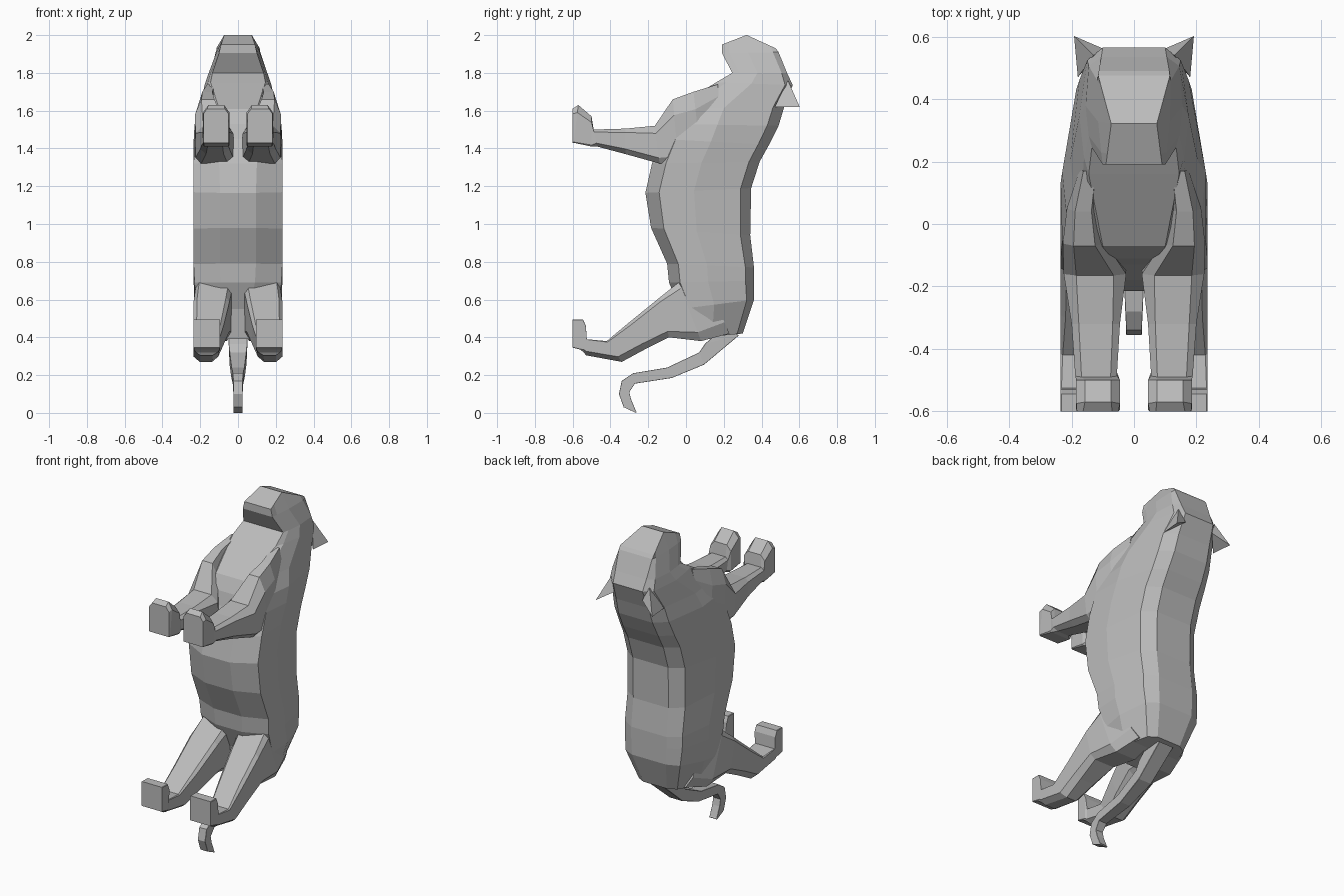
import bpy, bmesh

fur = bpy.data.materials.new("grey fur")
fur.diffuse_color = (0.5, 0.5, 0.5, 1)


def make(name, verts, faces):
    me = bpy.data.meshes.new(name)
    bm = bmesh.new()
    vs = [bm.verts.new(v) for v in verts]
    for f in faces:
        bm.faces.new([vs[i] for i in f])
    bmesh.ops.recalc_face_normals(bm, faces=bm.faces[:])
    bm.to_mesh(me)
    bm.free()
    me.materials.append(fur)
    ob = bpy.data.objects.new(name, me)
    bpy.context.collection.objects.link(ob)
    return ob


def bridge(rings):
    """Join equal rings into a tube; returns vertices and side faces."""
    n = len(rings[0])
    faces = [(r*n + i, r*n + (i+1) % n, (r+1)*n + (i+1) % n, (r+1)*n + i)
             for r in range(len(rings)-1) for i in range(n)]
    return [v for ring in rings for v in ring], faces


def limb(name, sections, side=1):
    """Sections: top y, z; bottom y, z; inner x, outer x; top and bottom chamfer."""
    rings = []
    for ty, tz, by, bz, a, b, c, d in sections:
        shape = [(c, 0), (1-c, 0), (1, c), (1, 1-d), (1-d, 1), (d, 1), (0, 1-d), (0, c)]
        rings.append([(side*(a + (b-a)*u), ty + (by-ty)*t, tz + (bz-tz)*t) for u, t in shape])
    verts, faces = bridge(rings)
    faces += [tuple(range(8)), tuple(range(len(verts)-8, len(verts)))]
    return make(name, verts, faces)


# Body and head: front y, z; back y, z; half widths from front to back; hump
body = [
    (0.00, .39, .30, .42, .05, .17, .18, .13, .08, 0),
    (-.03, .55, .36, .60, .06, .22, .23, .185, .115, 0),
    (-.09, .69, .36, .70, .09, .23, .235, .195, .12, 0),
    (-.10, .79, .36, .77, .095, .235, .235, .195, .12, 0),
    (-.185, .98, .34, .94, .095, .235, .235, .195, .12, 0),
    (-.215, 1.165, .345, 1.19, .095, .235, .235, .195, .12, 0),
    (-.18, 1.32, .39, 1.33, .10, .235, .235, .195, .12, 0),
    (-.13, 1.45, .44, 1.42, .10, .23, .235, .19, .12, 0),
    (-.11, 1.53, .49, 1.52, .10, .21, .23, .185, .115, 0),
    (-.07, 1.61, .52, 1.62, .10, .175, .205, .175, .11, 0),
    (.16, 1.75, .565, 1.735, .145, .16, .175, .15, .10, 0),
    (.245, 1.80, .535, 1.80, .135, .145, .155, .145, .105, 0),
    (.19, 1.905, .49, 1.91, .10, .105, .115, .118, .113, 0),
    (.19, 1.95, .475, 1.93, .09, .085, .073, .107, .115, .06),
]
T = [0, .13, .46, .9, 1]
rings = []
for fy, fz, by, bz, *widths, hump in body:
    half = []
    for t, x in zip(T, widths):
        lift = hump * (t/T[2] if t < T[2] else (1-t)/(1-T[2]))
        half.append((x, fy + (by-fy)*t, fz + (bz-fz)*t + lift))
    rings.append(half + [(-x, y, z) for x, y, z in reversed(half)])
verts, faces = bridge(rings)
for base in (0, len(verts)-10):
    faces += [(base+i, base+i+1, base+8-i, base+9-i) for i in range(4)]
make("body", verts, faces)

# Limbs and ears, mirrored left and right
for label, s in (("right", 1), ("left", -1)):
    limb(label + "_front_leg", [
        (.17, 1.74, .18, 1.42, .11, .175, .2, .2),
        (.04, 1.70, .08, 1.33, .11, .215, .25, .1),
        (-.07, 1.66, -.04, 1.325, .09, .228, .25, .1),
        (-.165, 1.52, -.14, 1.32, .025, .225, .2, .15),
        (-.32, 1.505, -.32, 1.37, .045, .20, .15, .2),
        (-.49, 1.50, -.47, 1.41, .055, .188, .15, .2),
        (-.50, 1.57, -.50, 1.41, .045, .185, .2, .05),
        (-.57, 1.63, -.595, 1.43, .045, .185, .2, .02),
        (-.60, 1.61, -.60, 1.43, .05, .183, .15, .02)], s)
    limb(label + "_hind_leg", [
        (.10, .72, .23, .42, .03, .19, .1, .2),
        (-.04, .69, .08, .38, .03, .225, .1, .15),
        (-.14, .61, -.09, .40, .045, .235, .1, .15),
        (-.30, .48, -.22, .335, .075, .235, .1, .2),
        (-.42, .38, -.34, .27, .105, .235, .05, .25),
        (-.525, .39, -.53, .305, .10, .235, .02, .25),
        (-.53, .46, -.54, .32, .095, .235, .02, .1),
        (-.545, .495, -.56, .335, .095, .235, .02, .02),
        (-.60, .495, -.60, .345, .095, .235, .02, .02)], s)
    make(label + "_ear",
         [(s*.13, .54, 1.76), (s*.095, .56, 1.68), (s*.18, .47, 1.62), (s*.192, .602, 1.62)],
         [(0, 1, 2), (0, 1, 3), (1, 2, 3), (2, 0, 3)])

# Tail: curls forward underneath
limb("tail", [
    (.16, .42, .25, .43, -.05, .05, .02, .02),
    (.10, .365, .28, .41, -.05, .05, .02, .02),
    (.07, .32, .095, .255, -.045, .045, .02, .02),
    (-.10, .24, -.075, .185, -.035, .035, .02, .02),
    (-.28, .21, -.27, .155, -.028, .028, .02, .02),
    (-.34, .17, -.30, .11, -.025, .025, .02, .02),
    (-.355, .10, -.29, .07, -.025, .025, .02, .02),
    (-.33, .03, -.265, .01, -.025, .025, .02, .02),
    (-.265, .0, -.26, .005, -.025, .025, .02, .02)])
